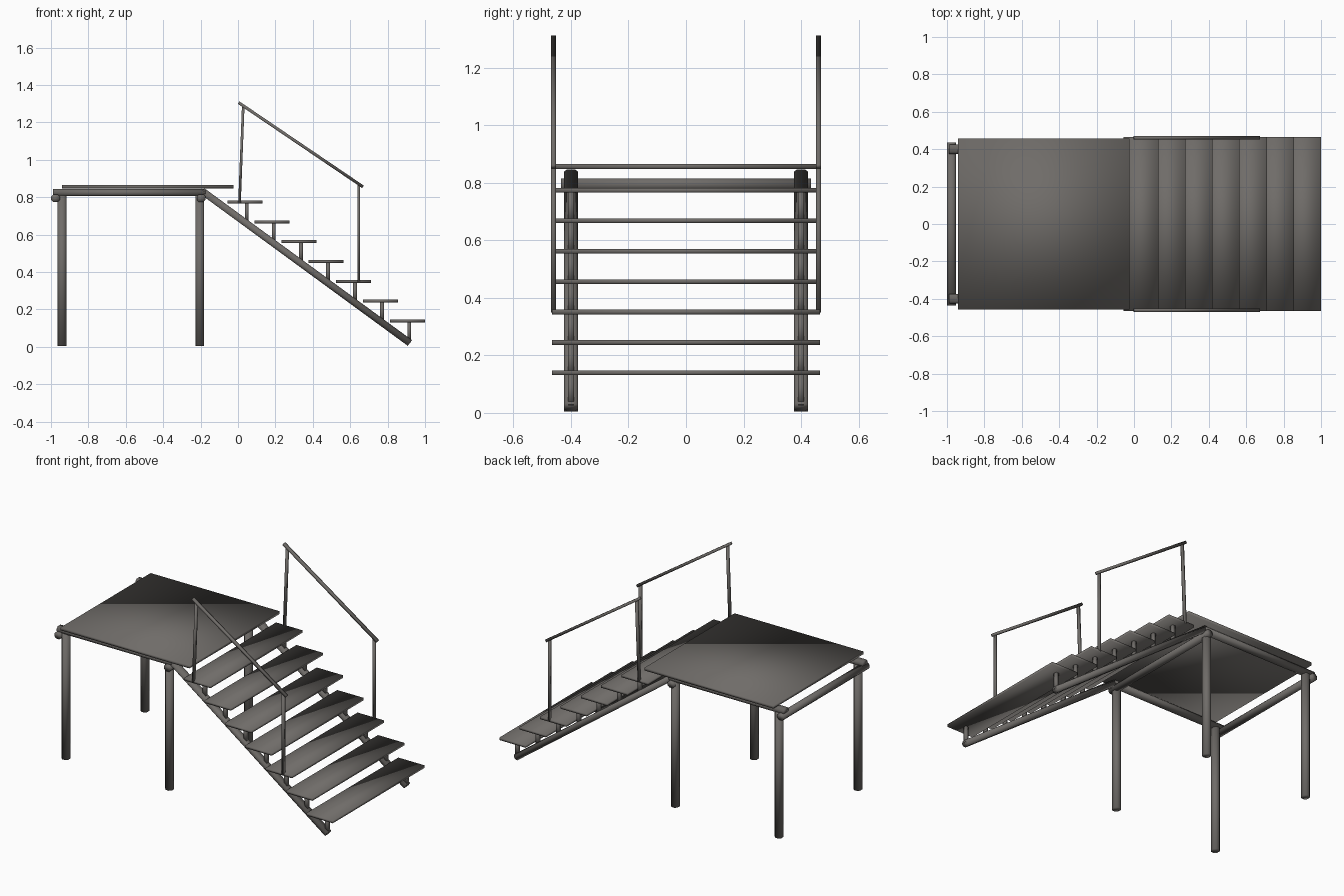
import bpy, bmesh, math
from mathutils import Vector, Matrix

if "Cube" in bpy.data.objects:
    bpy.data.objects.remove(bpy.data.objects["Cube"])

wood = bpy.data.materials.new("dark_grey_brown")
wood.diffuse_color = (0.16, 0.15, 0.14, 1)
wood.use_nodes = True
wood.node_tree.nodes["Principled BSDF"].inputs["Base Color"].default_value = wood.diffuse_color


def finish(name, bm):
    bmesh.ops.recalc_face_normals(bm, faces=bm.faces)
    me = bpy.data.meshes.new(name)
    bm.to_mesh(me)
    bm.free()
    me.materials.append(wood)
    for p in me.polygons:
        p.use_smooth = True
    ob = bpy.data.objects.new(name, me)
    bpy.context.collection.objects.link(ob)
    return ob


def box(name, lo, hi):
    lo, hi = Vector(lo), Vector(hi)
    bm = bmesh.new()
    bmesh.ops.create_cube(bm, size=1)
    bm.transform(Matrix.Translation((lo + hi) / 2) @ Matrix.Diagonal((hi - lo).to_4d()))
    return finish(name, bm)


def beam(name, a, b, wide, deep, chamfer=0.0):
    """Bar from a to b; wide is its sideways size, deep the other one."""
    a, b = Vector(a), Vector(b)
    axis = (b - a).normalized()
    side = Vector((1, 0, 0)) if abs(axis.y) > 0.9 else Vector((0, 1, 0))
    up = axis.cross(side).normalized()
    w, d, c = wide / 2, deep / 2, chamfer
    if c:
        prof = [(w, d - c), (w - c, d), (c - w, d), (-w, d - c),
                (-w, c - d), (c - w, -d), (w - c, -d), (w, c - d)]
    else:
        prof = [(w, d), (-w, d), (-w, -d), (w, -d)]
    bm = bmesh.new()
    rings = [[bm.verts.new(p + side * u + up * v) for u, v in prof] for p in (a, b)]
    n = len(prof)
    for i in range(n):
        j = (i + 1) % n
        bm.faces.new((rings[0][i], rings[0][j], rings[1][j], rings[1][i]))
    bm.faces.new(rings[0])
    bm.faces.new(rings[1])
    return finish(name, bm)


# platform deck
box("deck", (-0.94, -0.457, 0.848), (-0.025, 0.457, 0.866))

# cross beams carrying the deck rails
for name, x in (("back_cross_beam", -0.976), ("front_cross_beam", -0.197)):
    beam(name, (x, -0.435, 0.795), (x, 0.435, 0.795), 0.047, 0.042, 0.012)

STRINGER_TOP, STRINGER_END = Vector((-0.19, 0, 0.832)), Vector((0.919, 0, 0.021))
slope = (STRINGER_END.z - STRINGER_TOP.z) / (STRINGER_END.x - STRINGER_TOP.x)
STEPS = 7
RUN, RISE = 0.1447, 0.1058

for s, label in ((-1, "front"), (1, "rear")):
    y = 0.4 * s
    # legs and deck rails
    for pos, x in (("outer", -0.941), ("inner", -0.205)):
        beam(f"{label}_{pos}_leg", (x, y, 0.005), (x, y, 0.81), 0.05, 0.047, 0.013)
    beam(f"{label}_deck_rail", (-0.99, y, 0.825), (-0.175, y, 0.825), 0.05, 0.038, 0.011)
    # sloping stringer
    off = Vector((0, y, 0))
    beam(f"{label}_stringer", STRINGER_TOP + off, STRINGER_END + off, 0.05, 0.038, 0.011)
    # short posts between stringer and treads
    for i in range(STEPS):
        x = 0.047 + RUN * i
        beam(f"{label}_tread_post_{i + 1}",
             (x, y, STRINGER_TOP.z + slope * (x - STRINGER_TOP.x)),
             (x, y, 0.77 - RISE * i), 0.022, 0.02)
    # handrail with its two posts
    h = 0.461 * s
    beam(f"{label}_handrail", (0.003, h, 1.306), (0.668, h, 0.856), 0.017, 0.016)
    beam(f"{label}_upper_handrail_post", (0.008, h, 0.77), (0.028, h, 1.288), 0.016, 0.014)
    beam(f"{label}_lower_handrail_post", (0.646, h, 0.35), (0.646, h, 0.87), 0.016, 0.014)

# stair treads
for i in range(STEPS):
    x, z = 0.0375 + RUN * i, 0.774 - RISE * i
    box(f"tread_{i + 1}", (x - 0.0935, -0.466, z - 0.008), (x + 0.0935, 0.466, z + 0.008))
